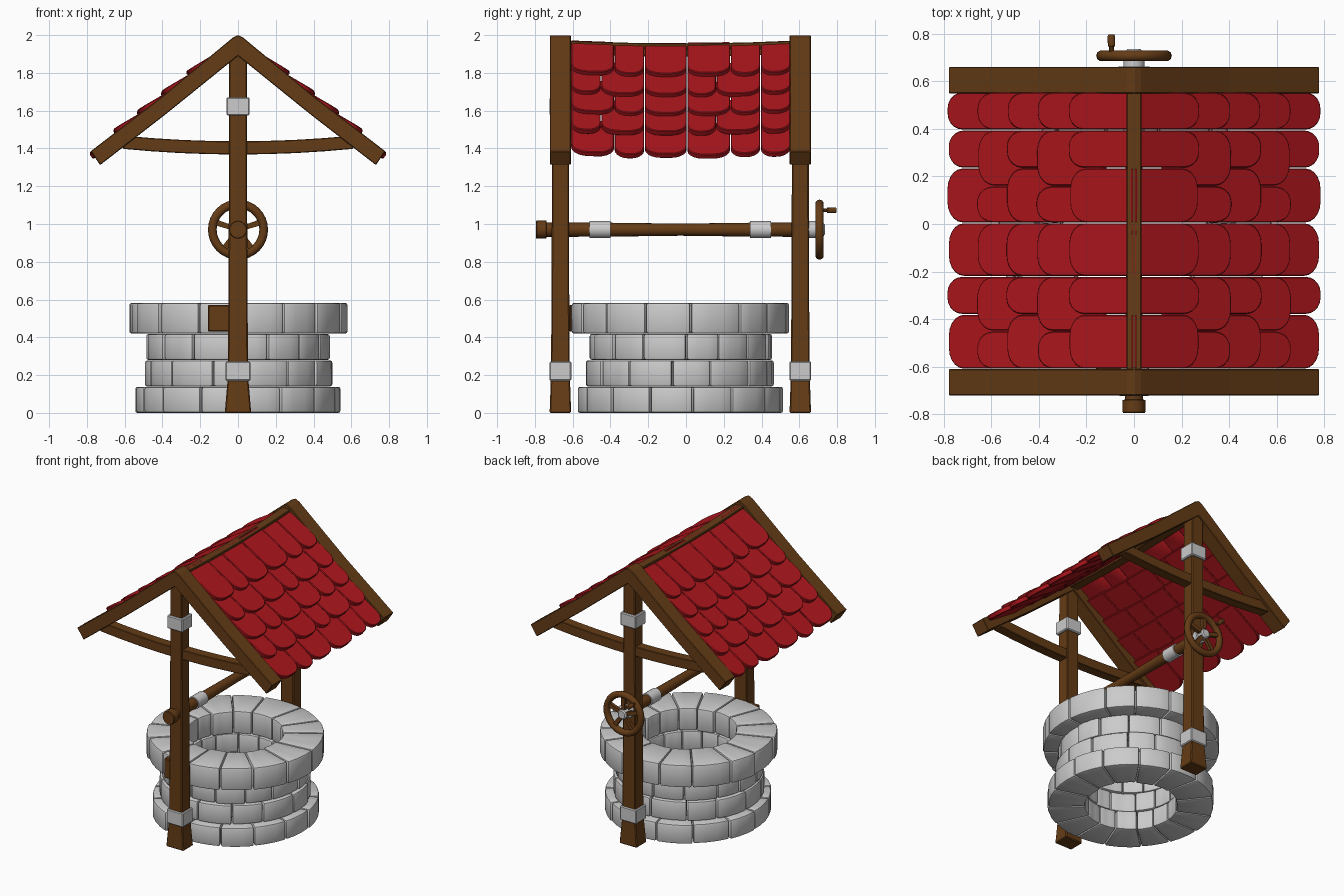
import bpy, bmesh, random
from math import sin, cos, pi, radians
from mathutils import Vector, Matrix

if "Cube" in bpy.data.objects:
    bpy.data.objects.remove(bpy.data.objects["Cube"])

random.seed(4)
YC = -0.03                      # middle of the well along y
POSTS = {"front": -0.665, "rear": 0.605}


def material(name, color):
    m = bpy.data.materials.new(name)
    m.diffuse_color = (*color, 1)
    m.use_nodes = True
    m.node_tree.nodes["Principled BSDF"].inputs["Base Color"].default_value = m.diffuse_color
    return m


WOOD = material("wood", (0.13, 0.045, 0.008))
RED = material("red_tile", (0.42, 0.008, 0.012))


def finish(name, bm, mat=None, bevel=0.0, segments=1, smooth=True):
    bmesh.ops.recalc_face_normals(bm, faces=bm.faces)
    if bevel:
        edges = [e for e in bm.edges if e.calc_face_angle(0) > radians(40)]
        bmesh.ops.bevel(bm, geom=edges, offset=bevel, segments=segments,
                        affect='EDGES', profile=0.5, clamp_overlap=True)
    me = bpy.data.meshes.new(name)
    bm.to_mesh(me)
    bm.free()
    ob = bpy.data.objects.new(name, me)
    bpy.context.collection.objects.link(ob)
    if mat:
        me.materials.append(mat)
    if smooth:
        bpy.ops.object.select_all(action='DESELECT')
        ob.select_set(True)
        bpy.context.view_layer.objects.active = ob
        bpy.ops.object.shade_smooth_by_angle(angle=radians(35))
    return ob


def loft(bm, rings):
    """Skin a list of equal-length point rings and cap both ends."""
    vs = [[bm.verts.new(p) for p in r] for r in rings]
    n = len(vs[0])
    for a, b in zip(vs, vs[1:]):
        for i in range(n):
            j = (i + 1) % n
            bm.faces.new((a[i], a[j], b[j], b[i]))
    bm.faces.new(vs[0][::-1])
    bm.faces.new(vs[-1])


def box(name, lo, hi, mat=None, bevel=0.006):
    bm = bmesh.new()
    loft(bm, [[(lo[0], lo[1], z), (hi[0], lo[1], z), (hi[0], hi[1], z), (lo[0], hi[1], z)]
              for z in (lo[2], hi[2])])
    return finish(name, bm, mat, bevel, smooth=False)


def lathe_y(name, profile, x=0, z=0.97, mat=None, n=16):
    """Turned part around an axis along y; profile is (y, radius)."""
    bm = bmesh.new()
    loft(bm, [[(x + r * cos(2 * pi * i / n), y, z + r * sin(2 * pi * i / n)) for i in range(n)]
              for y, r in profile])
    return finish(name, bm, mat)


def sag(y):
    return 0.014 * (1 - ((y - YC) / 0.58) ** 2)


# Stone courses: bevelled wedges in four rings
COURSES = [(0.0, 0.138, 0.30, 0.545, 15, 8.5), (0.14, 0.278, 0.31, 0.497, 14, 20),
           (0.28, 0.418, 0.31, 0.485, 15, 2), (0.42, 0.582, 0.31, 0.577, 15, 7)]
for k, (z0, z1, r0, r1, n, start) in enumerate(COURSES):
    bm = bmesh.new()
    cuts = [radians(start) + 2 * pi * (i + random.uniform(-0.12, 0.12)) / n for i in range(n)]
    cuts.append(cuts[0] + 2 * pi)
    for a, b in zip(cuts, cuts[1:]):
        ro, ri = r1 + random.uniform(-0.007, 0.004), r0 + random.uniform(-0.008, 0.008)
        rings = []
        for t in range(4):
            ang = a + 0.005 + (b - a - 0.01) * t / 3
            c, s = cos(ang), sin(ang)
            rings.append([(r * c, YC + r * s, z) for r, z in
                          ((ri, z0), (ro, z0), (ro, z1), (ri, z1))])
        loft(bm, rings)
    finish(f"stone_course_{k + 1}", bm, None, 0.012, 2)

for side, py in POSTS.items():
    # Post with a flared foot
    bm = bmesh.new()
    rings = []
    for z, hx, hy in ((0, 0.07, 0.057), (0.2, 0.053, 0.05), (0.6, 0.051, 0.047),
                      (1.2, 0.048, 0.045), (1.93, 0.047, 0.045)):
        rings.append([(-hx, py - hy, z), (hx, py - hy, z), (hx, py + hy, z), (-hx, py + hy, z)])
    loft(bm, rings)
    finish(side + "_post", bm, WOOD, 0.006, smooth=False)

    # Metal bands around the post
    for label, z0, z1, hx in (("lower", 0.17, 0.272, 0.066), ("upper", 1.575, 1.67, 0.062)):
        box(f"{side}_{label}_band", (-hx, py - 0.058, z0), (hx, py + 0.058, z1))

    # Gable rafters, one chevron profile pushed along y
    half = [(0.73, 1.312), (0.78, 1.385), (0.40, 1.677), (0.03, 1.985)]
    outline = half + [(0, 2.0)] + [(-x, z) for x, z in half[::-1]] + \
        [(-0.38, 1.583), (0, 1.89), (0.38, 1.583)]
    bm = bmesh.new()
    loft(bm, [[(x, y, z) for x, z in outline] for y in (py - 0.056, py + 0.056)])
    finish(side + "_rafters", bm, WOOD, 0.004, smooth=False)

    # Sagging tie beam
    bm = bmesh.new()
    rings = []
    for i in range(9):
        x = -0.61 + 1.22 * i / 8
        zc = 1.403 + 0.03 * (x / 0.61) ** 2
        rings.append([(x, py - 0.036, zc - 0.035), (x, py + 0.036, zc - 0.035),
                      (x, py + 0.036, zc + 0.035), (x, py - 0.036, zc + 0.035)])
    loft(bm, rings)
    finish(side + "_tie_beam", bm, WOOD, 0.004)

# Wooden block behind the front post
box("front_block", (-0.16, -0.617, 0.43), (0.04, -0.56, 0.572), WOOD)

# Ridge beam, slightly sagging
bm = bmesh.new()
rings = []
for i in range(7):
    y = -0.615 + 1.17 * i / 6
    z = 1.97 - sag(y)
    rings.append([(-0.032, y, z - 0.07), (0.032, y, z - 0.07), (0.032, y, z), (-0.032, y, z)])
loft(bm, rings)
finish("ridge_beam", bm, WOOD, 0.004)

# Roof tiles: five overlapping rows with rounded lower ends, mirrored
ROW_A = (0.23, 0.16, 0.225, 0.23, 0.16, 0.16)
ROW_B = (0.16, 0.23, 0.225, 0.155, 0.235, 0.16)
D, N = Vector((0.783, 0, -0.622)), Vector((0.622, 0, 0.783))
bm = bmesh.new()
for row, x_end in enumerate((0.785, 0.66, 0.537, 0.41, 0.275)):
    y = -0.61
    for w in (ROW_A, ROW_B)[row % 2]:
        length = 0.305 + (0.012 if row else 0)
        lift = 0.02 if row else 0.002
        end = (x_end - lift * 0.622) / 0.783 + random.uniform(-0.006, 0.003)
        hw, yc, r = w / 2 - 0.002, y + w / 2, min(0.085, w * 0.42)
        shape = [(end - length, -hw)]
        for sgn, a0 in ((-1, -pi / 2), (1, 0)):
            for i in range(6):
                a = a0 + i * pi / 10
                shape.append((end - 0.075 + 0.075 * cos(a), sgn * (hw - r) + r * sin(a)))
        shape.append((end - length, hw))
        rings = []
        for thick in (0.032, 0.0):
            ring = []
            for s, v in shape:
                t = (s - end + length) / length
                h = -0.026 + (lift + 0.026) * t - thick
                p = Vector((0, yc + v, 2.004)) + D * s + N * h
                p.z -= sag(yc + v)
                p.x = max(p.x, 0.004)
                ring.append(p)
            rings.append(ring)
        loft(bm, rings)
        y += w
tiles = finish("roof_tiles", bm, RED, 0.004)
tiles.modifiers.new("mirror", 'MIRROR')

# Winding axle with front knob and metal bands
lathe_y("axle", [(-0.72, 0.038), (-0.42, 0.037), (YC, 0.032), (0.36, 0.037), (0.66, 0.038)], mat=WOOD)
lathe_y("axle_knob", [(-0.795, 0.044), (-0.79, 0.048), (-0.74, 0.048), (-0.738, 0.038),
                      (-0.70, 0.038)], mat=WOOD)
for label, y0 in (("front", -0.51), ("rear", 0.34)):
    lathe_y(label + "_axle_band", [(y0, 0.045), (y0 + 0.11, 0.045)])
lathe_y("wheel_hub", [(0.645, 0.045), (0.685, 0.045), (0.687, 0.034), (0.728, 0.034), (0.735, 0.026)])

# Crank wheel: rim, five spokes and a peg handle
bpy.ops.mesh.primitive_torus_add(major_segments=32, minor_segments=10, major_radius=0.136,
                                 minor_radius=0.023, location=(0, 0.707, 0.97),
                                 rotation=(pi / 2, 0, 0))
rim = bpy.context.object
rim.name = "wheel_rim"
rim.data.materials.append(WOOD)
bpy.ops.object.shade_smooth_by_angle(angle=radians(40))

bm = bmesh.new()
for i in range(5):
    turn = Matrix.Translation((0, 0.707, 0.97)) @ Matrix.Rotation(2 * pi * i / 5, 4, 'Y')
    loft(bm, [[turn @ Vector((sx * h, sy * 0.012, z)) for sx, sy in
               ((-1, -1), (1, -1), (1, 1), (-1, 1))] for z, h in ((0.02, 0.012), (0.13, 0.016))])
finish("wheel_spokes", bm, WOOD, smooth=False)
lathe_y("wheel_handle", [(0.70, 0.01), (0.745, 0.01), (0.747, 0.015), (0.79, 0.016), (0.797, 0.012)],
        x=-0.095, z=1.073, mat=WOOD, n=10)
